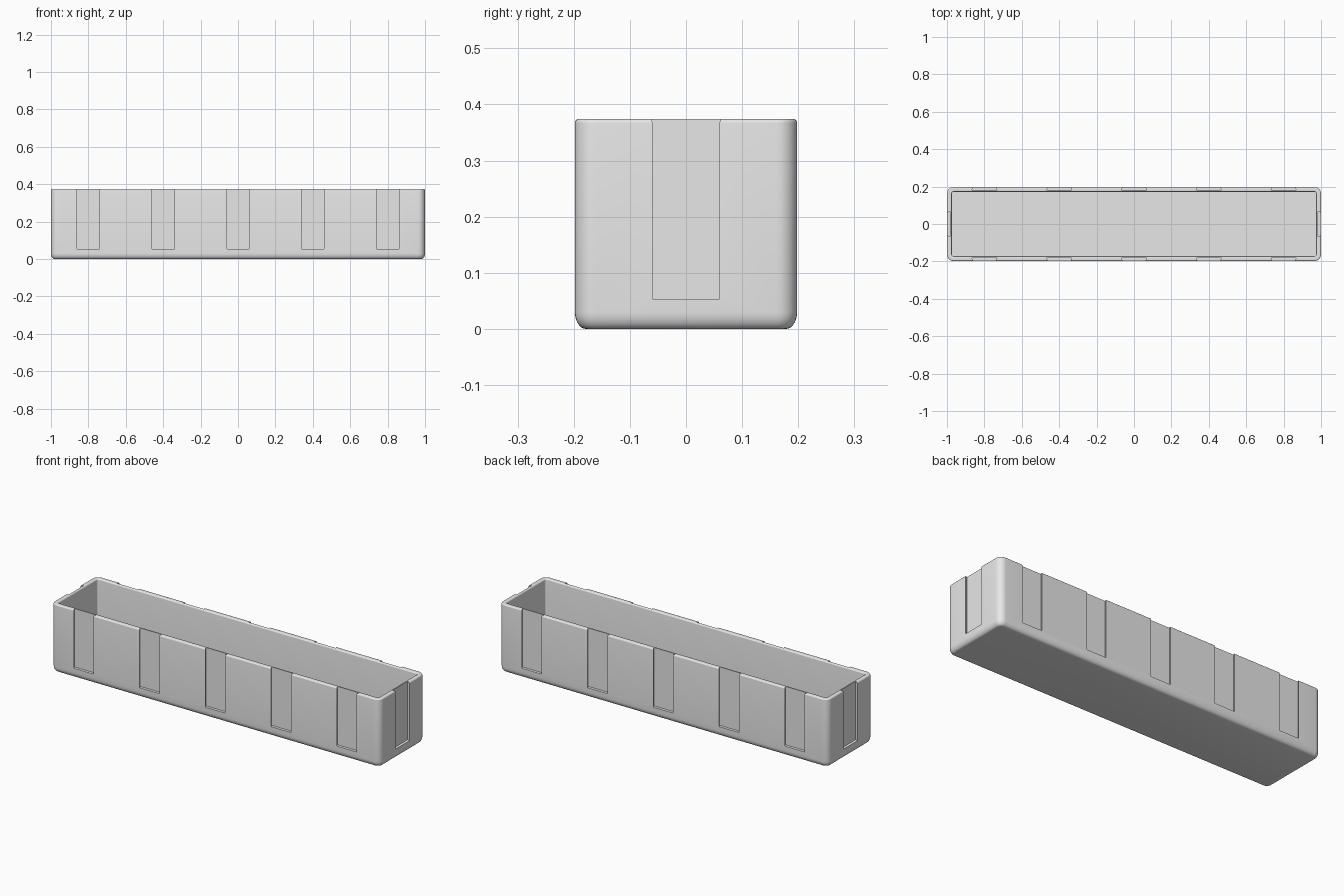
import bpy
import bmesh
from math import sin, cos, pi, radians
from mathutils import Matrix, Vector

HALF_X, HALF_Y, TOP = 1.0, 0.198, 0.374
WALL, FLOOR, CORNER = 0.026, 0.026, 0.036
SLOT_BASE, SLOT_DEPTH = 0.053, 0.015

if "Cube" in bpy.data.objects:
    bpy.data.objects.remove(bpy.data.objects["Cube"], do_unlink=True)

# One plain grey plastic
grey = bpy.data.materials.new("light grey plastic")
grey.use_nodes = True
grey.diffuse_color = (0.8, 0.8, 0.8, 1)
grey.node_tree.nodes["Principled BSDF"].inputs["Base Color"].default_value = grey.diffuse_color


def make_object(name, bm):
    bmesh.ops.recalc_face_normals(bm, faces=bm.faces)
    mesh = bpy.data.meshes.new(name)
    bm.to_mesh(mesh)
    bm.free()
    mesh.materials.append(grey)
    obj = bpy.data.objects.new(name, mesh)
    bpy.context.collection.objects.link(obj)
    return obj


def arc(cx, cz, rx, rz, start, end, steps=5):
    """Points (inset, height) along an elliptical arc."""
    angles = [radians(start + (end - start) * i / steps) for i in range(steps + 1)]
    return [(cx + rx * cos(a), cz + rz * sin(a)) for a in angles]


def rounded_ring(bm, inset, z, segments=8):
    """Rounded rectangle pulled in from the outer wall."""
    r = max(CORNER - inset, 0.008)
    cx, cy = HALF_X - inset - r, HALF_Y - inset - r
    ring = []
    for quarter, (sx, sy) in enumerate([(1, 1), (-1, 1), (-1, -1), (1, -1)]):
        for i in range(segments + 1):
            a = (quarter + i / segments) * pi / 2
            ring.append(bm.verts.new((sx * cx + r * cos(a), sy * cy + r * sin(a), z)))
    return ring


# Open tray: outer wall, rounded rim and inner wall lofted in one profile
edge = 0.007
profile = arc(0.02, 0.03, 0.02, 0.03, 270, 180, 7)
profile += arc(edge, TOP - edge, edge, edge, 180, 90)
profile += arc(WALL - edge, TOP - edge, edge, edge, 90, 0)
profile += [(WALL, FLOOR)]
bm = bmesh.new()
rings = [rounded_ring(bm, inset, z) for inset, z in profile]
for low, high in zip(rings, rings[1:]):
    for i in range(len(low)):
        j = (i + 1) % len(low)
        bm.faces.new((low[i], low[j], high[j], high[i]))
bm.faces.new(rings[0])
bm.faces.new(rings[-1])
tray = make_object("tray", bm)


def add_slot(bm, position, turn):
    """Slightly dovetailed prism that cuts one vertical slot."""
    outside, depth = 0.02, SLOT_DEPTH
    section = [(-0.06, -outside), (0.06, -outside), (0.06, 0), (0.067, depth),
               (-0.067, depth), (-0.06, 0)]
    place = Matrix.Translation(position) @ Matrix.Rotation(turn, 4, "Z")
    base = [bm.verts.new(place @ Vector((x, y, SLOT_BASE))) for x, y in section]
    face = bm.faces.new(base)
    moved = bmesh.ops.extrude_face_region(bm, geom=[face])["geom"]
    verts = [v for v in moved if isinstance(v, bmesh.types.BMVert)]
    bmesh.ops.translate(bm, verts=verts, vec=(0, 0, TOP))


# Five slots on each long side, one on each end
bm = bmesh.new()
for i in range(5):
    x = -0.8 + 0.4 * i
    add_slot(bm, (x, -HALF_Y, 0), 0)
    add_slot(bm, (x, HALF_Y, 0), pi)
add_slot(bm, (HALF_X, 0, 0), pi / 2)
add_slot(bm, (-HALF_X, 0, 0), -pi / 2)
cutter = make_object("slot_cutter", bm)
cutter.hide_render = True

cut = tray.modifiers.new("slots", "BOOLEAN")
cut.operation = "DIFFERENCE"
cut.solver = "EXACT"
cut.object = cutter
bpy.ops.object.select_all(action="DESELECT")
tray.select_set(True)
bpy.context.view_layer.objects.active = tray
bpy.ops.object.modifier_apply(modifier=cut.name)
bpy.data.objects.remove(cutter, do_unlink=True)

bpy.ops.object.shade_smooth_by_angle(angle=radians(30))
